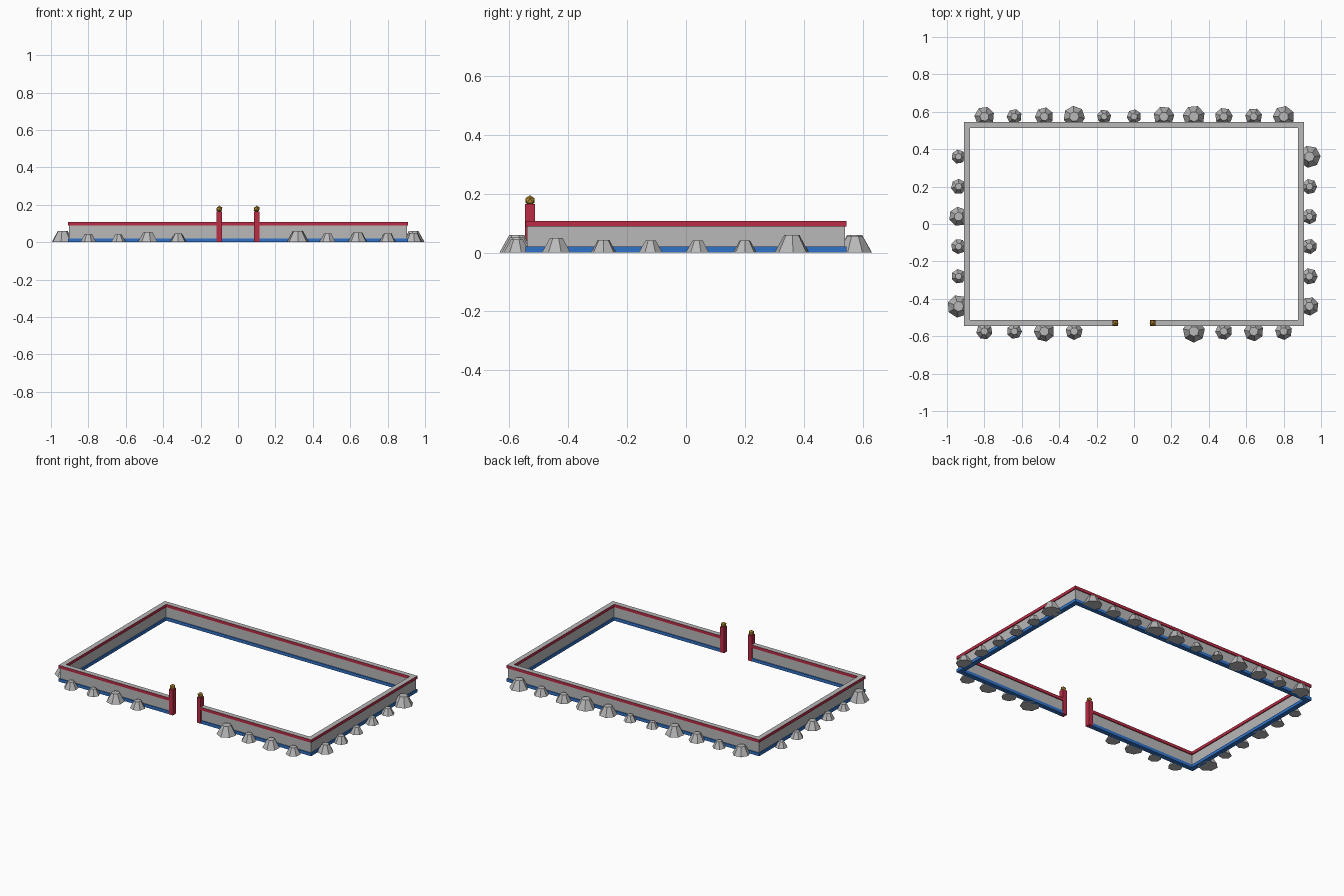
import bpy, bmesh, math, random
from mathutils import Matrix

random.seed(4)
cube = bpy.data.objects.get("Cube")
if cube:
    bpy.data.objects.remove(cube, do_unlink=True)


def material(name, rgb):
    m = bpy.data.materials.new(name)
    m.use_nodes = True
    m.diffuse_color = (*rgb, 1)
    bsdf = next(n for n in m.node_tree.nodes if n.type == 'BSDF_PRINCIPLED')
    bsdf.inputs["Base Color"].default_value = (*rgb, 1)
    return m


stone = material("grey stone", (0.48, 0.48, 0.48))
red = material("crimson paint", (0.5, 0.025, 0.06))
blue = material("blue paint", (0.03, 0.17, 0.58))
gold = material("gold", (0.48, 0.27, 0.03))


def finish(name, bm, *mats):
    mesh = bpy.data.meshes.new(name)
    bm.to_mesh(mesh)
    bm.free()
    for m in mats:
        mesh.materials.append(m)
    obj = bpy.data.objects.new(name, mesh)
    bpy.context.collection.objects.link(obj)
    return obj


def box(name, x, y, z, *mats):
    """Box from (low, high) ranges; a second material goes on the top face."""
    bm = bmesh.new()
    bmesh.ops.create_cube(bm, size=1)
    for v in bm.verts:
        for i, (low, high) in enumerate((x, y, z)):
            v.co[i] = high if v.co[i] > 0 else low
    bm.normal_update()
    if len(mats) > 1:
        for f in bm.faces:
            f.material_index = int(f.normal.z > 0.5)
    return finish(name, bm, *mats)


# Wall layers: stone core, red band under a stone top, blue foot
WALL_X, WALL_Y, GATE = 0.893, 0.53, 0.1
layers = (("wall", 0.01, 0.018, 0.09, (stone,)),
          ("band", 0.016, 0.088, 0.107, (red, stone)),
          ("foot", 0.0155, 0, 0.02, (blue,)))
for part, half, low, high, mats in layers:
    z = (low, high)
    end = WALL_X + half
    front = (-WALL_Y - half, -WALL_Y + half)
    box("back_" + part, (-end, end), (WALL_Y - half, WALL_Y + half), z, *mats)
    box("front_right_" + part, (-end, -GATE), front, z, *mats)
    box("front_left_" + part, (GATE, end), front, z, *mats)
    for side, s in (("right", -1), ("left", 1)):
        x = (s * WALL_X - half, s * WALL_X + half)
        box(side + "_" + part, x, (half - WALL_Y, WALL_Y - half), z, *mats)

# Gate posts with gold balls
for side, s in (("right", -1), ("left", 1)):
    x = s * GATE
    box(side + "_gate_post", (x - 0.014, x + 0.014),
        (-WALL_Y - 0.0165, -WALL_Y + 0.0165), (0, 0.165), red)
    bm = bmesh.new()
    bmesh.ops.create_icosphere(bm, subdivisions=1, radius=0.018,
                               matrix=Matrix.Translation((x, -WALL_Y, 0.177)))
    finish(side + "_gate_ball", bm, gold)


# Tapered low-poly rocks along the outside of the walls
def rock(name, x, y, radius):
    bm = bmesh.new()
    height = radius * 0.98
    place = (Matrix.Translation((x, y, height / 2))
             @ Matrix.Rotation(random.uniform(0, math.tau), 4, 'Z'))
    bmesh.ops.create_cone(bm, cap_ends=True, segments=7, radius1=radius,
                          radius2=radius * 0.45, depth=height, matrix=place)
    finish(name, bm, stone)


STEP = 0.16
ROCK_X, ROCK_Y = 0.938, 0.574
# Radii in thousandths, in order along each wall; zero leaves the gate free
back = (54, 41, 50, 58, 38, 39, 56, 60, 48, 46, 58)
front = (44, 41, 56, 46, 0, 0, 0, 60, 46, 53, 46)
right = (61, 39, 41, 52, 41, 38)
left = (50, 44, 41, 41, 41, 60)
for name, radii, y in (("back", back, ROCK_Y), ("front", front, -ROCK_Y)):
    for i, r in enumerate(radii):
        if r:
            rock(f"{name}_rock_{i}", (i - 5) * STEP, y, r / 1000)
for name, radii, x in (("right", right, -ROCK_X), ("left", left, ROCK_X)):
    for i, r in enumerate(radii):
        rock(f"{name}_rock_{i}", x, i * STEP - 0.44, r / 1000)
